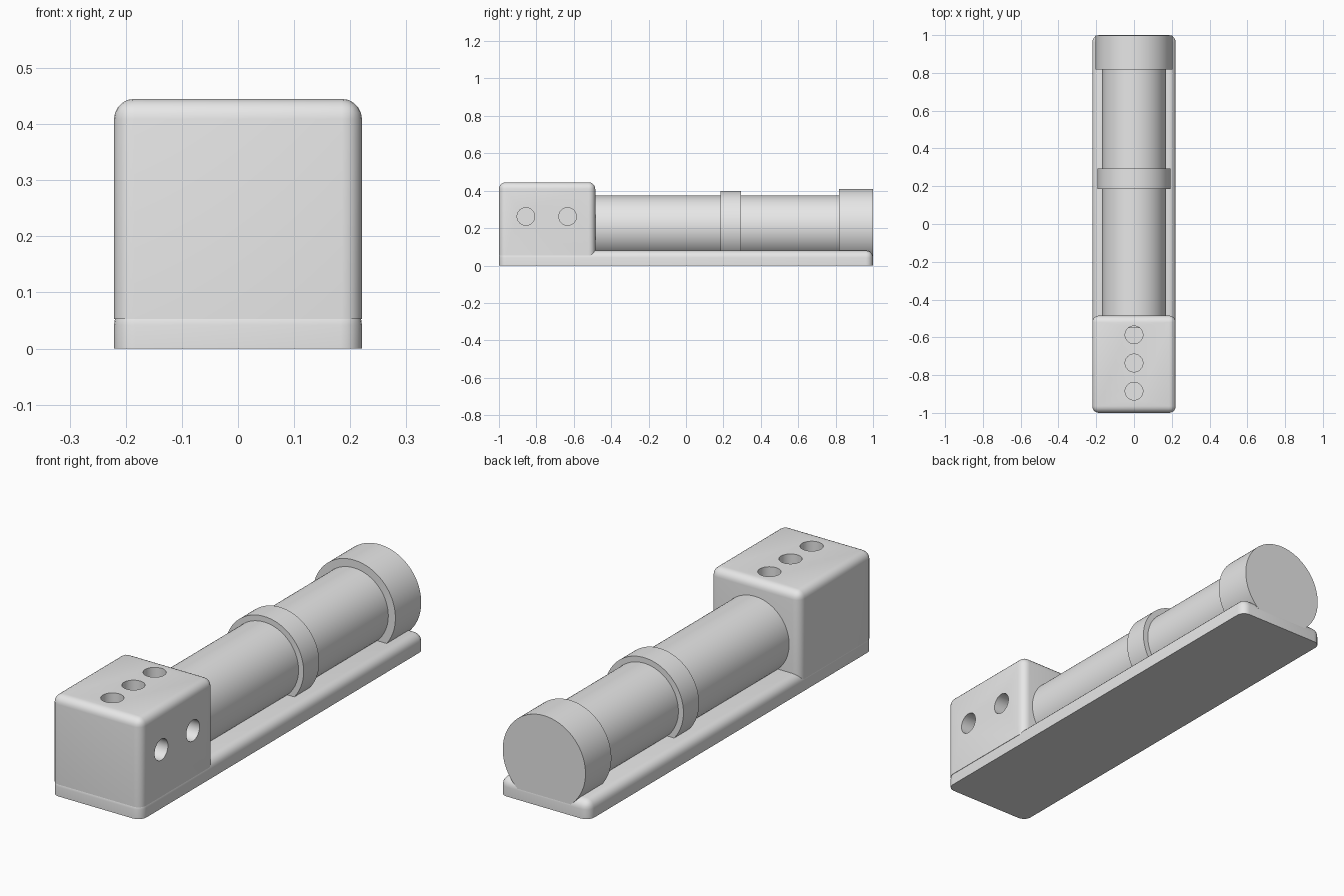
import bpy, bmesh, math
from mathutils import Matrix, Vector

if "Cube" in bpy.data.objects:
    bpy.data.objects.remove(bpy.data.objects["Cube"], do_unlink=True)

# Single grey finish
grey = bpy.data.materials.new("plain grey")
grey.use_nodes = True
grey.diffuse_color = (0.8, 0.8, 0.8, 1)
grey.node_tree.nodes["Principled BSDF"].inputs["Base Color"].default_value = grey.diffuse_color


def add_object(name, bm):
    mesh = bpy.data.meshes.new(name)
    bmesh.ops.recalc_face_normals(bm, faces=bm.faces)
    bm.to_mesh(mesh)
    bm.free()
    mesh.materials.append(grey)
    obj = bpy.data.objects.new(name, mesh)
    bpy.context.collection.objects.link(obj)
    return obj


def smooth(obj):
    bpy.ops.object.select_all(action="DESELECT")
    obj.select_set(True)
    bpy.context.view_layer.objects.active = obj
    bpy.ops.object.shade_smooth_by_angle(angle=math.radians(35))


def rounded_box(name, low, high, radius):
    """Box with every edge rounded except those around its flat underside."""
    low, high = Vector(low), Vector(high)
    bm = bmesh.new()
    size = Matrix.Diagonal((*(high - low), 1))
    bmesh.ops.create_cube(bm, size=1, matrix=Matrix.Translation((low + high) / 2) @ size)
    edges = [e for e in bm.edges if max(v.co.z for v in e.verts) > low.z + 0.001]
    bmesh.ops.bevel(bm, geom=edges, offset=radius, segments=5, profile=0.5, affect="EDGES")
    return add_object(name, bm)


def cylinder(name, radius, start, end, segments=96):
    """Capped cylinder between two points."""
    start, end = Vector(start), Vector(end)
    axis = end - start
    turn = axis.to_track_quat("Z", "Y").to_matrix().to_4x4()
    bm = bmesh.new()
    bmesh.ops.create_cone(bm, cap_ends=True, segments=segments, radius1=radius, radius2=radius,
                          depth=axis.length, matrix=Matrix.Translation((start + end) / 2) @ turn)
    return add_object(name, bm)


# Base plate and end block
WIDTH = 0.221
base = rounded_box("base_plate", (-WIDTH, -1, 0), (WIDTH, 1, 0.08), 0.038)
block = rounded_box("end_block", (-WIDTH, -1, 0.053), (WIDTH, -0.485, 0.445), 0.036)

# Blind holes: three in the top, two in the left side
HOLE, DEPTH = 0.047, 0.15
cutters = [cylinder("top_hole_cutter", HOLE, (0, y, 0.445 - DEPTH), (0, y, 0.5), 40)
           for y in (-0.885, -0.736, -0.587)]
cutters += [cylinder("side_hole_cutter", HOLE, (WIDTH - DEPTH, y, 0.262), (0.3, y, 0.262), 40)
            for y in (-0.856, -0.633)]
bpy.context.view_layer.objects.active = block
for cutter in cutters:
    cut = block.modifiers.new("hole", "BOOLEAN")
    cut.operation = "DIFFERENCE"
    cut.solver = "EXACT"
    cut.object = cutter
    bpy.ops.object.modifier_apply(modifier=cut.name)
    bpy.data.objects.remove(cutter, do_unlink=True)

# Tube lying on the plate, with a collar and an end cap
AXIS = 0.205
parts = [cylinder(name, radius, (0, y0, AXIS), (0, y1, AXIS))
         for name, radius, y0, y1 in (("tube", 0.169, -0.55, 0.85),
                                      ("collar", 0.194, 0.185, 0.295),
                                      ("end_cap", 0.204, 0.817, 0.999))]

for obj in [base, block] + parts:
    smooth(obj)
